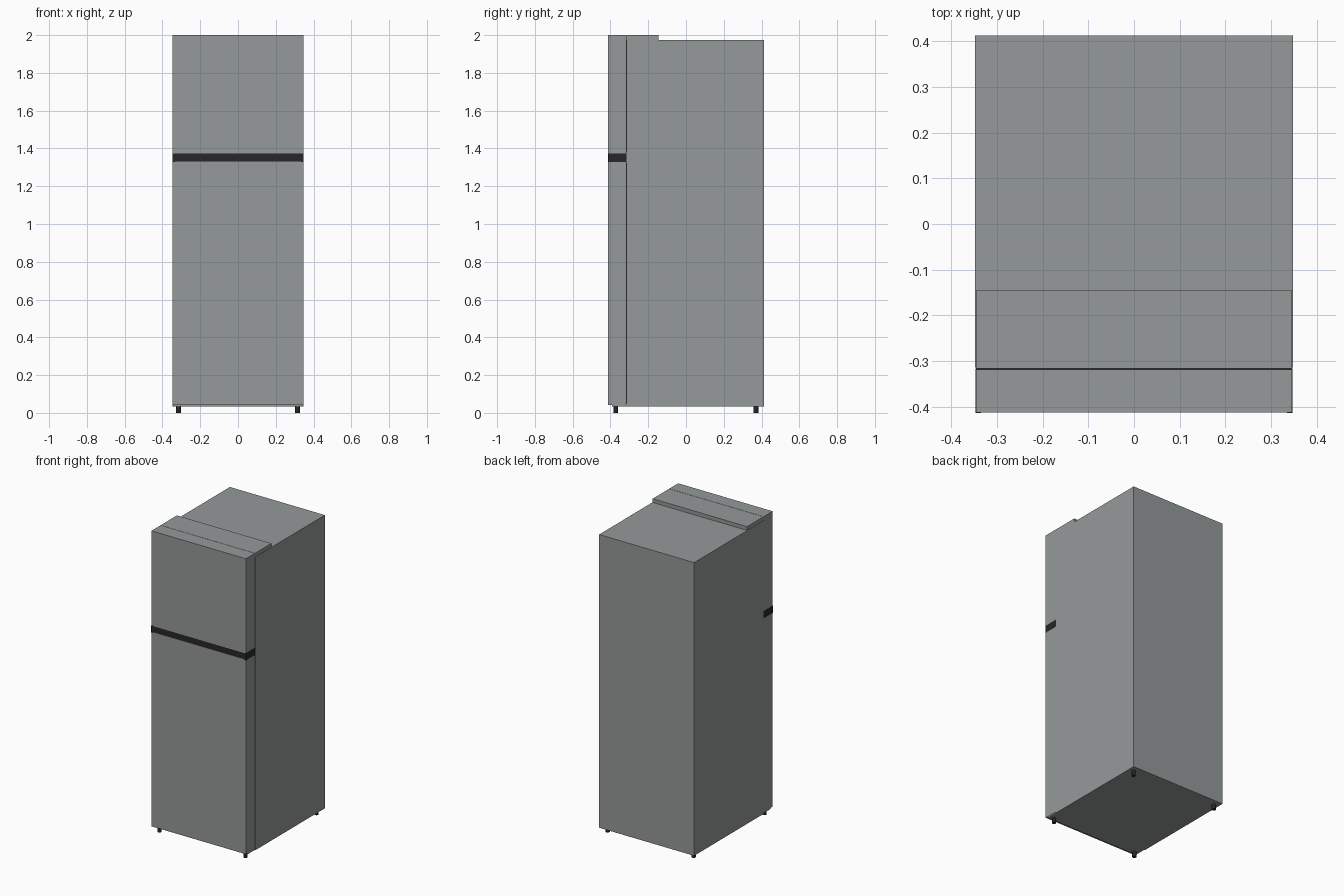
import bpy
import bmesh

cube = bpy.data.objects.get("Cube")
if cube:
    bpy.data.objects.remove(cube, do_unlink=True)


def material(name, colour):
    m = bpy.data.materials.new(name)
    m.use_nodes = True
    m.diffuse_color = colour
    m.node_tree.nodes["Principled BSDF"].inputs["Base Color"].default_value = colour
    return m


STEEL = material("steel grey", (0.30, 0.32, 0.32, 1))
BLACK = material("black plastic", (0.02, 0.02, 0.02, 1))


def finish(name, bm, mat):
    mesh = bpy.data.meshes.new(name)
    bm.to_mesh(mesh)
    bm.free()
    mesh.materials.append(mat)
    obj = bpy.data.objects.new(name, mesh)
    bpy.context.collection.objects.link(obj)
    return obj


def box(name, half_x, y, z, mat, x=0):
    """Box given by its half width and its y and z ranges."""
    bm = bmesh.new()
    bmesh.ops.create_cube(bm, size=1)
    for v in bm.verts:
        v.co.x = x + v.co.x * 2 * half_x
        v.co.y = y[0] if v.co.y < 0 else y[1]
        v.co.z = z[0] if v.co.z < 0 else z[1]
    return finish(name, bm, mat)


def foot(name, x, y, top):
    bm = bmesh.new()
    bmesh.ops.create_cone(bm, cap_ends=True, segments=16, radius1=0.013,
                          radius2=0.013, depth=top)
    bmesh.ops.translate(bm, verts=bm.verts, vec=(x, y, top / 2))
    obj = finish(name, bm, BLACK)
    for p in obj.data.polygons:
        p.use_smooth = abs(p.normal.z) < 0.5


DOOR_Y = (-0.412, -0.318)

# Cabinet and the raised hinge cover on its top
box("cabinet", 0.348, (-0.314, 0.412), (0.033, 1.975), STEEL)
box("hinge_cover", 0.346, (-0.316, -0.145), (1.97, 2.0), STEEL)

# Doors, with a recessed seal behind each
for name, z in (("freezer_door", (1.372, 2.0)), ("fridge_door", (0.043, 1.332))):
    box(name, 0.346, DOOR_Y, z, STEEL)
    box(name + "_seal", 0.34, (-0.32, -0.312), (z[0] + 0.006, z[1] - 0.006), BLACK)

# Dark handle strip between the doors, with a cap at each end
box("handle_strip", 0.34, (-0.41, -0.316), (1.33, 1.374), BLACK)
for side, x in (("left", 0.3405), ("right", -0.3405)):
    box(side + "_handle_cap", 0.0065, (-0.413, -0.316), (1.327, 1.374), BLACK, x)

# Base bracket under the lower door, and the four feet
box("base_bracket", 0.344, (-0.392, -0.314), (0.034, 0.044), STEEL)
for side, x in (("left", 0.315), ("right", -0.315)):
    foot("front_" + side + "_foot", x, -0.372, 0.036)
    foot("back_" + side + "_foot", x, 0.37, 0.035)
